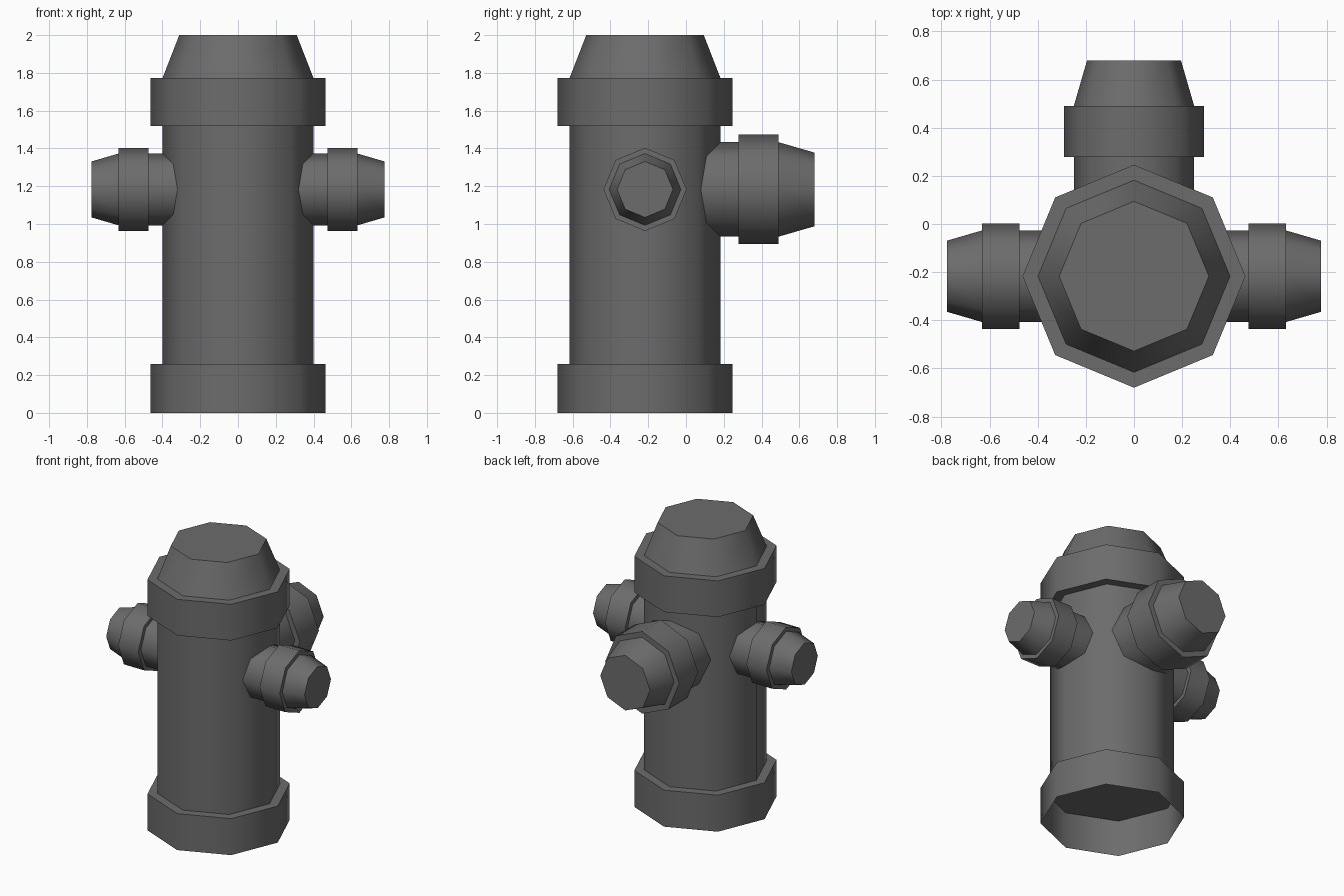
import bpy, bmesh, math
from mathutils import Matrix, Vector

if "Cube" in bpy.data.objects:
    bpy.data.objects.remove(bpy.data.objects["Cube"])

SIDES = 8
CENTRE_Y = -0.217
NOZZLE_Z = 1.183

# Dark grey paint shared by all parts
paint = bpy.data.materials.new("dark_grey")
paint.diffuse_color = (0.15, 0.15, 0.15, 1)
paint.use_nodes = True
paint.node_tree.nodes["Principled BSDF"].inputs["Base Color"].default_value = paint.diffuse_color


def lathe(name, profile, matrix=Matrix(), cap_start=True, cap_end=True):
    """Octagonal turned part from (radius, height) pairs, placed by matrix."""
    bm = bmesh.new()
    rings = []
    for r, h in profile:
        rings.append([bm.verts.new((r * math.cos(2 * math.pi * i / SIDES),
                                    r * math.sin(2 * math.pi * i / SIDES), h))
                      for i in range(SIDES)])
    for a, b in zip(rings, rings[1:]):
        for i in range(SIDES):
            j = (i + 1) % SIDES
            bm.faces.new((a[i], a[j], b[j], b[i]))
    if cap_start:
        bm.faces.new(rings[0][::-1])
    if cap_end:
        bm.faces.new(rings[-1])
    bm.transform(matrix)
    mesh = bpy.data.meshes.new(name)
    bm.to_mesh(mesh)
    bm.free()
    mesh.materials.append(paint)
    obj = bpy.data.objects.new(name, mesh)
    bpy.context.collection.objects.link(obj)
    bpy.ops.object.select_all(action='DESELECT')
    obj.select_set(True)
    bpy.context.view_layer.objects.active = obj
    bpy.ops.object.shade_smooth_by_angle(angle=math.radians(50))
    return obj


def along(direction):
    """Turn the lathe axis outwards from the barrel at nozzle height."""
    turn = Vector((0, 0, 1)).rotation_difference(Vector(direction)).to_matrix().to_4x4()
    return Matrix.Translation((0, CENTRE_Y, NOZZLE_Z)) @ turn


upright = Matrix.Translation((0, CENTRE_Y, 0))

# Base flange: hollow underneath, closed at its top
lathe("base_flange", [(0.463, 0), (0.463, 0.258)], upright, cap_start=False)

# Barrel with collar and tapered cap
lathe("barrel", [(0.399, 0.258), (0.399, 1.518), (0.463, 1.518), (0.463, 1.774),
                 (0.399, 1.774), (0.311, 2.0)], upright, cap_start=False)

# Small side nozzles
side_profile = [(0.19, 0.25), (0.19, 0.475), (0.22, 0.475), (0.22, 0.632),
                (0.19, 0.632), (0.148, 0.776)]
for name, sign in (("right_nozzle", 1), ("left_nozzle", -1)):
    lathe(name, side_profile, along((sign, 0, 0)))

# Large rear nozzle, lengths measured from the barrel axis
rear_profile = [(0.25, 0.22), (0.25, 0.495), (0.29, 0.495), (0.29, 0.707),
                (0.25, 0.707), (0.195, 0.897)]
lathe("rear_nozzle", rear_profile, along((0, 1, 0)))
